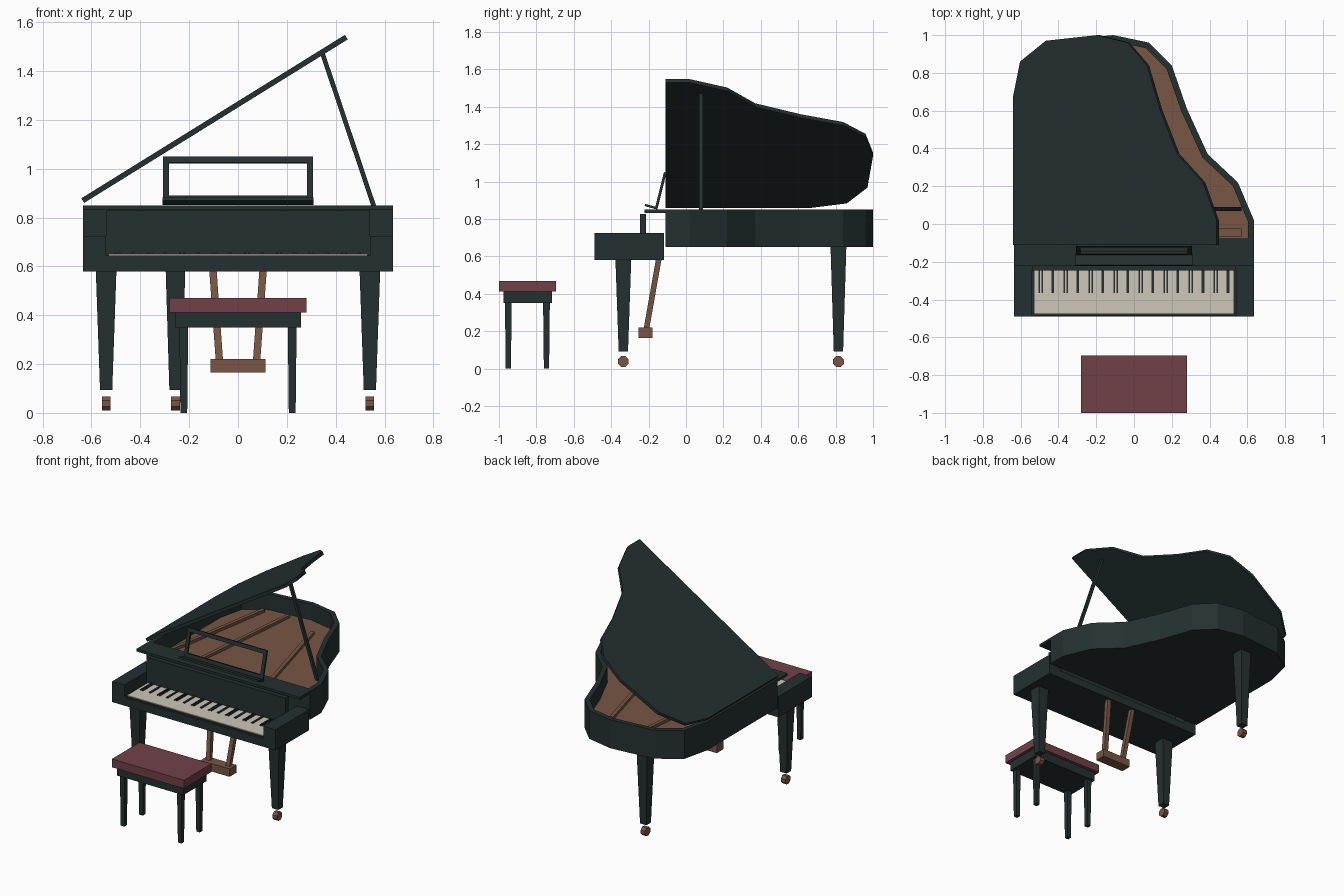
import bpy, bmesh
from math import radians
from mathutils import Matrix, Vector

if "Cube" in bpy.data.objects:
    bpy.data.objects.remove(bpy.data.objects["Cube"], do_unlink=True)


def material(name, rgb):
    m = bpy.data.materials.new(name)
    m.use_nodes = True
    m.diffuse_color = (*rgb, 1)
    m.node_tree.nodes["Principled BSDF"].inputs["Base Color"].default_value = (*rgb, 1)
    return m


LACQUER = material("dark lacquer", (0.018, 0.030, 0.030))
WOOD = material("brown wood", (0.188, 0.093, 0.058))
CUSHION = material("dark red cushion", (0.165, 0.053, 0.066))
IVORY = material("ivory", (0.61, 0.565, 0.479))


def finish(name, bm, *mats):
    bmesh.ops.recalc_face_normals(bm, faces=bm.faces)
    me = bpy.data.meshes.new(name)
    bm.to_mesh(me)
    bm.free()
    for m in mats:
        me.materials.append(m)
    ob = bpy.data.objects.new(name, me)
    bpy.context.collection.objects.link(ob)
    return ob


def box(name, x, y, z, mat):
    """Box from (low, high) ranges on each axis."""
    bm = bmesh.new()
    bmesh.ops.create_cube(bm, size=1)
    for v in bm.verts:
        v.co = [r[0] if c < 0 else r[1] for r, c in zip((x, y, z), v.co)]
    return finish(name, bm, mat)


def beam(name, start, end, w0, w1, mat):
    """Tapered square bar whose ends stay horizontal."""
    bm = bmesh.new()
    bmesh.ops.create_cube(bm, size=1)
    for v in bm.verts:
        p, w = (start, w0) if v.co.z < 0 else (end, w1)
        v.co = Vector(p) + Vector((v.co.x * w, v.co.y * w, 0))
    return finish(name, bm, mat)


def strut(name, start, end, width, height, mat):
    """Flat bar lying along the soundboard."""
    a, b = Vector(start), Vector(end)
    side = (b - a).cross(Vector((0, 0, 1))).normalized() * width / 2
    up = Vector((0, 0, height))
    bm = bmesh.new()
    base = bm.faces.new([bm.verts.new(p) for p in (a - side, a + side, b + side, b - side)])
    top = bmesh.ops.extrude_face_region(bm, geom=[base])["geom"]
    bmesh.ops.translate(bm, vec=up, verts=[g for g in top if isinstance(g, bmesh.types.BMVert)])
    return finish(name, bm, mat)


def prism(points, z0, z1):
    """Upright prism; returns the bmesh and its top face."""
    bm = bmesh.new()
    base = bm.faces.new([bm.verts.new((x, y, z0)) for x, y in points])
    geom = bmesh.ops.extrude_face_region(bm, geom=[base], use_keep_orig=True)["geom"]
    bmesh.ops.translate(bm, vec=(0, 0, z1 - z0),
                        verts=[g for g in geom if isinstance(g, bmesh.types.BMVert)])
    bmesh.ops.recalc_face_normals(bm, faces=bm.faces)
    return bm, max(bm.faces, key=lambda f: f.calc_center_median().z)


# Curved case with a recessed soundboard
OUTLINE = [(-0.635, -0.11), (0.635, -0.11), (0.635, 0.02), (0.55, 0.22), (0.39, 0.37),
           (0.28, 0.61), (0.20, 0.84), (0.08, 0.96), (-0.11, 1.0), (-0.43, 0.97),
           (-0.59, 0.86), (-0.635, 0.67)]
FLOOR = 0.74
bm, top = prism(OUTLINE, 0.65, 0.85)
bmesh.ops.inset_region(bm, faces=[top], thickness=0.032, use_even_offset=True)
well = bmesh.ops.extrude_face_region(bm, geom=[top])["geom"]
bmesh.ops.translate(bm, vec=(0, 0, FLOOR - 0.85),
                    verts=[g for g in well if isinstance(g, bmesh.types.BMVert)])
if top.is_valid:
    bmesh.ops.delete(bm, geom=[top], context='FACES_ONLY')
for f in bm.faces:
    if abs(f.calc_center_median().z - FLOOR) < 0.001:
        f.material_index = 1
finish("case", bm, LACQUER, WOOD)

# Braces and pin block inside the case
for i, (a, b) in enumerate([((-0.58, 0.0), (-0.43, 0.90)), ((-0.34, 0.0), (-0.25, 0.92)),
                            ((0.23, 0.0), (0.02, 0.80))]):
    strut(f"brace_{i + 1}", (*a, FLOOR), (*b, FLOOR), 0.025, 0.02, WOOD)
box("pin_block", (-0.57, 0.57), (-0.07, -0.025), (FLOOR, 0.765), WOOD)

# Raised lid, hinged along the straight side
bm, _ = prism([(x + 0.635, y) for x, y in OUTLINE], 0, 0.022)
lid = finish("lid", bm, LACQUER)
lid.matrix_world = Matrix.Translation((-0.63, 0, 0.86)) @ Matrix.Rotation(radians(-31.8), 4, 'Y')
beam("lid_prop", (0.56, 0.08, 0.835), (0.345, 0.08, 1.475), 0.02, 0.02, LACQUER)

# Keyboard section
box("key_bed", (-0.635, 0.635), (-0.49, -0.118), (0.58, 0.635), LACQUER)
box("key_slip", (-0.54, 0.54), (-0.488, -0.475), (0.63, 0.645), LACQUER)
for name, s in (("left", 1), ("right", -1)):
    box(f"{name}_arm", sorted((0.54 * s, 0.635 * s)), (-0.49, -0.118), (0.58, 0.725), LACQUER)
box("fallboard", (-0.54, 0.54), (-0.245, -0.213), (0.635, 0.828), LACQUER)
box("front_plank", (-0.635, 0.635), (-0.222, -0.108), (0.833, 0.85), LACQUER)
box("white_keys", (-0.53, 0.53), (-0.475, -0.24), (0.63, 0.65), IVORY)
OCTAVE = 1.06 / 8
for octave in range(8):
    for k, (offset, width) in enumerate([(0.028, 0.008), (0.044, 0.008), (0.1, 0.014)]):
        x = -0.53 + octave * OCTAVE + offset
        box(f"black_key_{octave + 1}_{k + 1}", (x - width / 2, x + width / 2),
            (-0.365, -0.24), (0.645, 0.656), LACQUER)

# Music desk: sloped ledge and leaning open frame
ledge = box("music_ledge", (-0.31, 0.31), (-0.034, 0.034), (-0.006, 0.006), LACQUER)
ledge.matrix_world = Matrix.Translation((0, -0.187, 0.866)) @ Matrix.Rotation(radians(-16), 4, 'X')
lean = Matrix.Translation((0, -0.16, 0.853)) @ Matrix.Rotation(radians(-14), 4, 'X')
for name, x, z in (("top", (-0.307, 0.307), (0.176, 0.202)),
                   ("bottom", (-0.307, 0.307), (0, 0.036)),
                   ("left", (0.283, 0.307), (0.03, 0.18)),
                   ("right", (-0.307, -0.283), (0.03, 0.18))):
    box(f"music_frame_{name}", x, (-0.007, 0.007), z, LACQUER).matrix_world = lean

# Tapered legs with casters
for name, x, y, z in (("front_left", 0.54, -0.335, 0.59), ("front_right", -0.54, -0.335, 0.59),
                      ("back", -0.256, 0.815, 0.66)):
    beam(f"{name}_leg", (x, y, 0.093), (x, y, z), 0.05, 0.085, LACQUER)
    bm = bmesh.new()
    bmesh.ops.create_cone(bm, cap_ends=True, segments=8, radius1=0.031, radius2=0.031, depth=0.035,
                          matrix=Matrix.Rotation(radians(90), 4, 'Y')
                          @ Matrix.Rotation(radians(22.5), 4, 'Z'))
    finish(f"{name}_caster", bm, WOOD).location = (x, y, 0.038)

# Pedal support
box("pedal_box", (-0.113, 0.113), (-0.255, -0.18), (0.165, 0.22), WOOD)
for name, s in (("left", 1), ("right", -1)):
    beam(f"{name}_pedal_rod", (0.076 * s, -0.212, 0.21), (0.103 * s, -0.145, 0.59),
         0.03, 0.03, WOOD)

# Bench
box("bench_cushion", (-0.28, 0.28), (-1.0, -0.695), (0.412, 0.47), CUSHION)
box("bench_frame", (-0.258, 0.258), (-0.975, -0.717), (0.35, 0.412), LACQUER)
for side, x in (("left", 0.222), ("right", -0.222)):
    for end, y in (("front", -0.95), ("back", -0.746)):
        beam(f"bench_{end}_{side}_leg", (x, y, 0), (x, y, 0.355), 0.028, 0.036, LACQUER)
